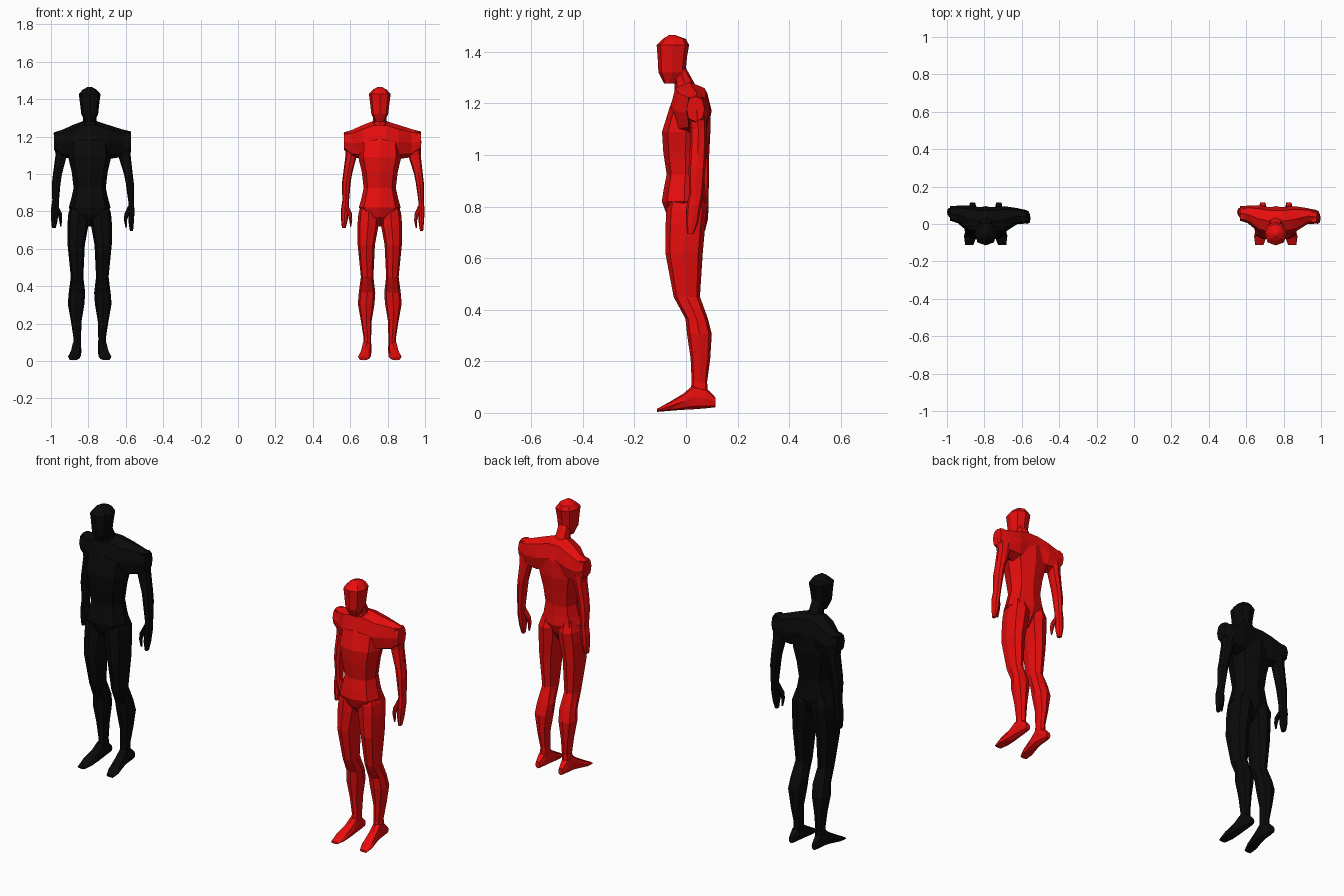
import bpy, bmesh, math

SIDES = 8


def material(name, rgb):
    m = bpy.data.materials.new(name)
    m.diffuse_color = (*rgb, 1)
    return m


def loft(name, axis, rows, mat, ox, mirror=False):
    """Skin rounded sections along an axis; row = position, then min/max of the other two axes."""
    bm = bmesh.new()
    rings = []
    for p, a0, a1, b0, b1 in rows:
        ring = []
        for i in range(SIDES):
            t = 2 * math.pi * i / SIDES
            c, s = math.cos(t), math.sin(t)
            a = (a0 + a1) / 2 + (a1 - a0) / 2 * math.copysign(abs(c) ** 0.8, c)
            b = (b0 + b1) / 2 + (b1 - b0) / 2 * math.copysign(abs(s) ** 0.8, s)
            x, y, z = {'z': (a, b, p), 'x': (p, a, b), 'y': (a, p, b)}[axis]
            ring.append(bm.verts.new((-x if mirror else x, y, z)))
        rings.append(ring)
    # faceted triangles between neighbouring sections
    for r, (lo, hi) in enumerate(zip(rings, rings[1:])):
        for i in range(SIDES):
            j = (i + 1) % SIDES
            if (i + r) % 2:
                bm.faces.new((lo[i], lo[j], hi[j]))
                bm.faces.new((lo[i], hi[j], hi[i]))
            else:
                bm.faces.new((lo[i], lo[j], hi[i]))
                bm.faces.new((lo[j], hi[j], hi[i]))
    bm.faces.new(rings[0])
    bm.faces.new(rings[-1])
    bmesh.ops.recalc_face_normals(bm, faces=bm.faces)
    mesh = bpy.data.meshes.new(name)
    bm.to_mesh(mesh)
    bm.free()
    mesh.materials.append(mat)
    ob = bpy.data.objects.new(name, mesh)
    ob.location.x = ox
    bpy.context.collection.objects.link(ob)


def sym(rows):
    """Expand (z, half width, y0, y1) into centred sections."""
    return [(z, -w, w, y0, y1) for z, w, y0, y1 in rows]


HEAD = sym([(1.277, .024, -.085, -.04), (1.32, .045, -.107, -.002), (1.38, .052, -.11, .004),
            (1.427, .058, -.114, .012), (1.45, .038, -.09, .0), (1.466, .01, -.065, -.045)])
NECK = sym([(1.2, .05, -.045, .06), (1.28, .036, -.044, .032), (1.34, .034, -.055, -.002)])
TORSO = sym([(.72, .012, -.03, .03), (.77, .07, -.075, .06), (.82, .112, -.094, .08),
             (.87, .098, -.086, .074), (.925, .086, -.075, .07), (1.01, .096, -.088, .082),
             (1.09, .115, -.093, .095), (1.18, .11, -.065, .096), (1.25, .06, -.04, .065)])
# broad sloping shoulders, running side to side
YOKE = [(-.192, .018, .095, 1.13, 1.222), (-.15, .005, .098, 1.09, 1.235),
        (-.09, -.045, .1, 1.08, 1.262), (-.035, -.06, .09, 1.09, 1.283),
        (.035, -.06, .09, 1.09, 1.283), (.1, -.045, .095, 1.08, 1.262),
        (.17, .0, .085, 1.09, 1.24), (.22, .002, .072, 1.13, 1.227)]
LEG = [(.06, .045, .09, .015, .085), (.12, .046, .086, .022, .082), (.21, .044, .1, .018, .094),
       (.306, .028, .117, .004, .1), (.365, .024, .112, -.002, .085), (.45, .034, .101, -.048, .054),
       (.62, .026, .118, -.08, .065), (.73, .006, .119, -.079, .075), (.79, .004, .114, -.076, .082),
       (.85, .02, .095, -.06, .06)]
FOOT = [(.114, .056, .084, .022, .06), (.08, .048, .092, .018, .095), (.03, .044, .096, .014, .11),
        (-.01, .045, .102, .012, .075), (-.065, .048, .116, .008, .042), (-.112, .066, .11, .004, .016)]
ARM_A = [(.695, .215, .232, .005, .03), (.74, .208, .236, .0, .048), (.8, .208, .24, .002, .058),
         (.85, .207, .236, .012, .066), (.95, .193, .236, .01, .075), (1.0, .183, .23, .014, .078),
         (1.1, .152, .219, .016, .08), (1.17, .13, .222, .004, .078), (1.225, .185, .22, .008, .066)]
ARM_B = [(.71, -.202, -.182, .045, .075), (.75, -.206, -.172, .04, .085), (.81, -.207, -.166, .04, .088),
         (.86, -.2, -.164, .04, .088), (.95, -.202, -.156, .03, .09), (1.0, -.196, -.148, .026, .09),
         (1.1, -.183, -.122, .022, .095), (1.17, -.188, -.105, .015, .095), (1.22, -.193, -.155, .025, .085)]
THUMB_A = [(.71, .192, .198, .005, .015), (.75, .184, .199, .0, .02), (.785, .185, .21, .0, .03),
           (.83, .205, .225, .01, .045)]
THUMB_B = [(.72, -.158, -.152, .035, .045), (.755, -.164, -.147, .03, .05), (.79, -.172, -.149, .03, .06),
           (.83, -.19, -.168, .04, .07)]


def figure(label, ox, mat):
    for part, axis, rows in (('head', 'z', HEAD), ('neck', 'z', NECK), ('torso', 'z', TORSO),
                             ('shoulders', 'x', YOKE), ('left_arm', 'z', ARM_A),
                             ('right_arm', 'z', ARM_B), ('left_thumb', 'z', THUMB_A),
                             ('right_thumb', 'z', THUMB_B)):
        loft(f'{label}_{part}', axis, rows, mat, ox)
    for side, flip in (('left', False), ('right', True)):
        loft(f'{label}_{side}_leg', 'z', LEG, mat, ox, flip)
        loft(f'{label}_{side}_foot', 'y', FOOT, mat, ox, flip)


figure('black_figure', -.793, material('black', (.003, .003, .003)))
figure('red_figure', .758, material('red', (.8, .004, .004)))
